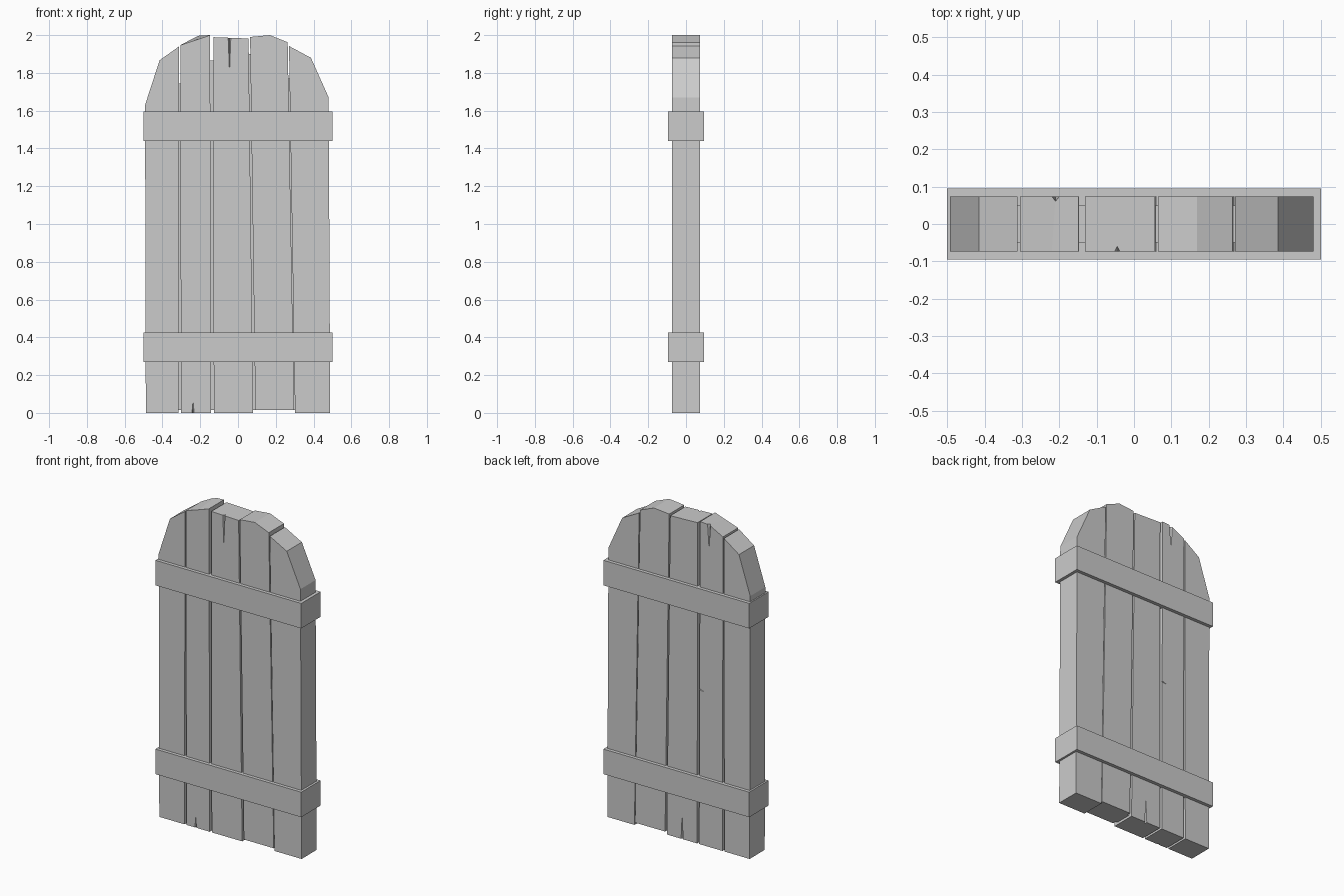
import bpy, bmesh
from mathutils import Vector

cube = bpy.data.objects.get("Cube")
if cube:
    bpy.data.objects.remove(cube, do_unlink=True)

# One plain grey for the whole door
grey = bpy.data.materials.new("plain_grey")
grey.use_nodes = True
colour = (0.6, 0.6, 0.6, 1)
grey.diffuse_color = colour
grey.node_tree.nodes["Principled BSDF"].inputs["Base Color"].default_value = colour

HALF = 0.074  # half the plank thickness


def finish(bm, name):
    bmesh.ops.recalc_face_normals(bm, faces=bm.faces[:])
    mesh = bpy.data.meshes.new(name)
    bm.to_mesh(mesh)
    bm.free()
    mesh.materials.append(grey)
    ob = bpy.data.objects.new(name, mesh)
    bpy.context.collection.objects.link(ob)
    return ob


def slab(name, profile, half, back_profile=None):
    """Join an x-z outline at the front to one at the back."""
    bm = bmesh.new()
    front = [bm.verts.new((x, -half, z)) for x, z in profile]
    back = [bm.verts.new((x, half, z)) for x, z in back_profile or profile]
    bm.faces.new(front)
    bm.faces.new(back[::-1])
    for i in range(len(front)):
        j = (i + 1) % len(front)
        bm.faces.new((front[i], back[i], back[j], front[j]))
    return finish(bm, name)


def box(name, x0, x1, z0, z1, half):
    return slab(name, [(x0, z0), (x1, z0), (x1, z1), (x0, z1)], half)


def split(ob, side, start, tip, width, depth=0.015):
    """Cut a tapering crack into the front (side -1) or back (side 1)."""
    a = Vector((start[0], 0, start[1]))
    b = Vector((tip[0], 0, tip[1]))
    along = (b - a).normalized()
    across = Vector((along.z, 0, -along.x)) * width / 2
    a -= along * 0.02
    out = Vector((0, side * (HALF + 0.004), 0))
    inner = Vector((0, side * (HALF - depth), 0))
    bm = bmesh.new()
    for p in (a + across + out, a - across + out, a + inner, b + out):
        bm.verts.new(p)
    bmesh.ops.convex_hull(bm, input=bm.verts[:])
    cutter = finish(bm, "crack_cutter")
    cutter.hide_render = True
    mod = ob.modifiers.new("crack", 'BOOLEAN')
    mod.operation = 'DIFFERENCE'
    mod.solver = 'EXACT'
    mod.object = cutter
    graph = bpy.context.evaluated_depsgraph_get()
    mesh = bpy.data.meshes.new_from_object(ob.evaluated_get(graph))
    ob.modifiers.clear()
    ob.data = mesh
    bpy.data.objects.remove(cutter, do_unlink=True)


# Five slightly crooked planks with an arched top
slab("plank_far_right", [(-0.488, 0), (-0.315, 0), (-0.312, 1.94),
                         (-0.415, 1.867), (-0.492, 1.63)], HALF)
second = slab("plank_right",
              [(-0.302, 0), (-0.142, 0), (-0.148, 2), (-0.22, 1.975), (-0.305, 1.947)], HALF,
              [(-0.302, 0), (-0.142, 0), (-0.148, 2), (-0.21, 1.997), (-0.305, 1.947)])
middle = slab("plank_middle", [(-0.128, 0), (0.08, 0), (0.056, 1.982), (-0.131, 1.989)], HALF)
slab("plank_left", [(0.092, 0.015), (0.297, 0.015), (0.263, 1.962),
                    (0.168, 2), (0.064, 1.99)], HALF)
slab("plank_far_left", [(0.302, 0), (0.488, 0), (0.48, 1.67),
                        (0.386, 1.88), (0.27, 1.942)], HALF)

# Cracks in the planks
split(second, -1, (-0.238, 0), (-0.238, 0.085), 0.02)
split(second, 1, (-0.21, 2), (-0.21, 1.8), 0.03)
split(second, 1, (-0.144, 0.96), (-0.19, 0.95), 0.015)
split(middle, -1, (-0.045, 1.986), (-0.045, 1.74), 0.02)
split(middle, 1, (-0.025, 0), (-0.025, 0.2), 0.02)

# Recessed strips that close the gaps
for i, (low, high, top) in enumerate([(-0.309, -0.309, 1.745), (-0.135, -0.139, 1.865),
                                      (0.086, 0.061, 1.9), (0.299, 0.27, 1.77)]):
    w = 0.012
    slab(f"gap_strip_{i + 1}", [(low - w, 0.015), (low + w, 0.015),
                                (high + w, top), (high - w, top)], 0.05)

# Cross battens wrapping both sides
box("lower_batten", -0.5, 0.5, 0.27, 0.425, 0.095)
box("upper_batten", -0.5, 0.5, 1.44, 1.595, 0.095)
